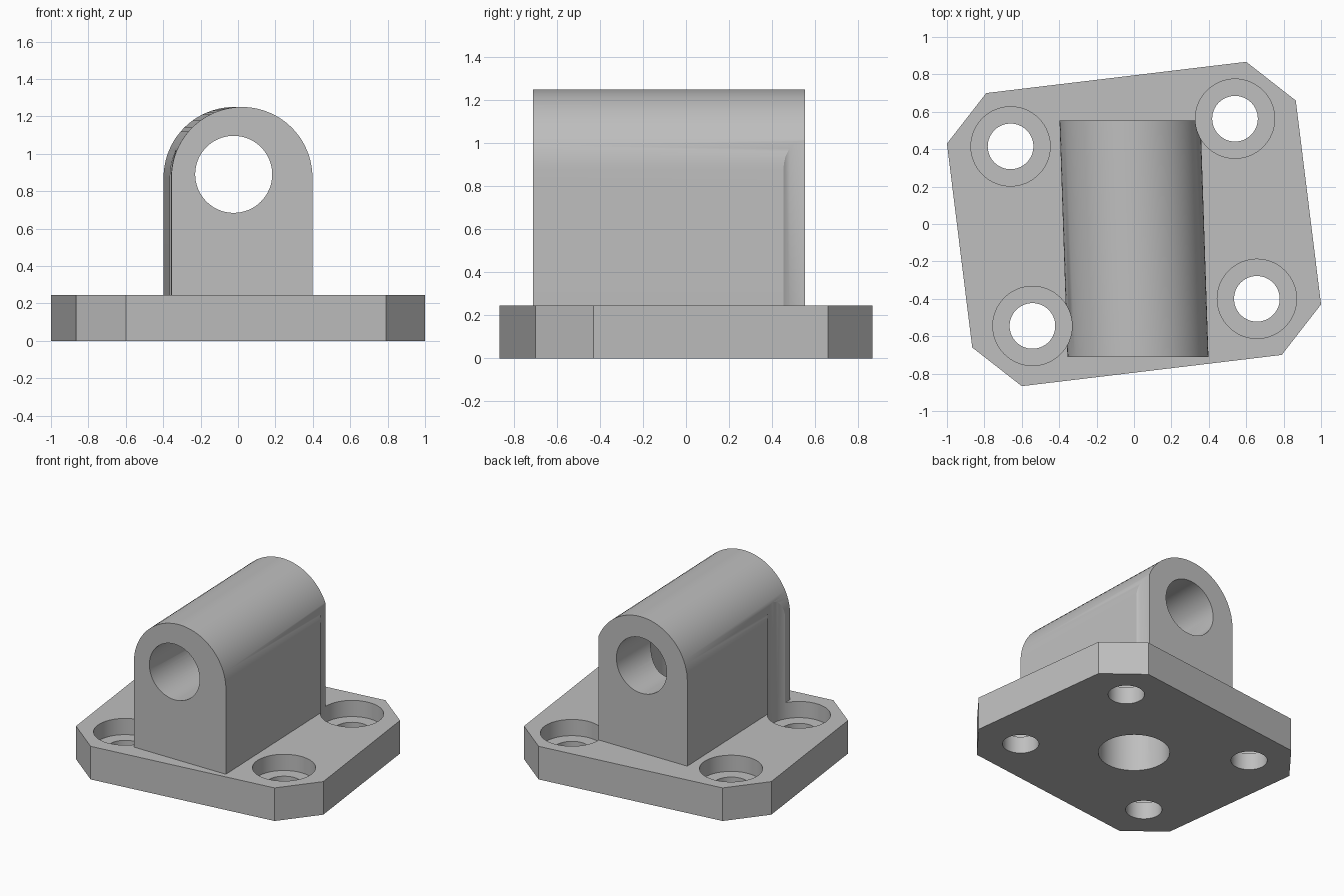
import bpy, bmesh, math
from mathutils import Matrix, Vector

if "Cube" in bpy.data.objects:
    bpy.data.objects.remove(bpy.data.objects["Cube"], do_unlink=True)

PLATE_TOP = 0.245
SEAT_Z = 0.125
BORE_Z = 0.89


def finish(name, bm):
    bmesh.ops.recalc_face_normals(bm, faces=bm.faces)
    mesh = bpy.data.meshes.new(name)
    bm.to_mesh(mesh)
    bm.free()
    obj = bpy.data.objects.new(name, mesh)
    bpy.context.collection.objects.link(obj)
    return obj


def loft(name, start, end):
    """Closed solid between two matching outlines."""
    bm = bmesh.new()
    a = [bm.verts.new(p) for p in start]
    b = [bm.verts.new(p) for p in end]
    bm.faces.new(a)
    bm.faces.new(b)
    for i in range(len(a)):
        j = (i + 1) % len(a)
        bm.faces.new((a[i], a[j], b[j], b[i]))
    return finish(name, bm)


def cylinder(name, x, y, r, z0, z1):
    ring = [(x + r * math.cos(t), y + r * math.sin(t))
            for t in (math.tau * i / 64 for i in range(64))]
    return loft(name, [(u, v, z0) for u, v in ring], [(u, v, z1) for u, v in ring])


def combine(target, tool, operation):
    """Apply a boolean and discard the tool."""
    tool.hide_render = True
    mod = target.modifiers.new(operation.title(), 'BOOLEAN')
    mod.operation, mod.object, mod.solver = operation, tool, 'EXACT'
    bpy.context.view_layer.objects.active = target
    bpy.ops.object.modifier_apply(modifier=mod.name)
    bpy.data.objects.remove(tool, do_unlink=True)


# Skewed base plate with clipped corners, symmetric under a half turn
half = [(-1, 0.43), (-0.79, 0.70), (0.6, 0.867), (0.865, 0.66)]
outline = half + [(-x, -y) for x, y in half]
bracket = loft("mounting_bracket",
               [(x, y, 0) for x, y in outline],
               [(x, y, PLATE_TOP) for x, y in outline])


# Round-topped lug, slightly skewed from front to back
def lug_profile(cx, y, r=0.377):
    arch = [(cx + r * math.cos(t), y, 1.25 - r + r * math.sin(t))
            for t in (math.pi * i / 40 for i in range(41))]
    return [(cx - r, y, 0.1), (cx + r, y, 0.1)] + arch


lug = loft("lug", lug_profile(0.021, -0.71), lug_profile(-0.021, 0.553))
combine(bracket, lug, 'UNION')

# Straight pin bore through the lug
bore = cylinder("bore_cutter", 0, 0, 0.206, -1, 1)
bore.data.transform(Matrix.Translation(Vector((-0.023, 0, BORE_Z)))
                    @ Matrix.Rotation(math.pi / 2, 4, 'X'))
combine(bracket, bore, 'DIFFERENCE')

# Large hole from below, opening into the bore
combine(bracket, cylinder("centre_cutter", 0, 0, 0.24, -0.1, BORE_Z), 'DIFFERENCE')

# Counterbored bolt holes; the wide part also clips the sides of the lug
for x, y in [(-0.66, 0.415), (0.54, 0.563), (0.657, -0.4), (-0.543, -0.545)]:
    combine(bracket, cylinder("seat_cutter", x, y, 0.212, SEAT_Z, 1.5), 'DIFFERENCE')
    combine(bracket, cylinder("bolt_cutter", x, y, 0.122, -0.1, SEAT_Z + 0.05), 'DIFFERENCE')

# Plain grey metal
grey = bpy.data.materials.new("grey_metal")
grey.use_nodes = True
color = (0.52, 0.52, 0.52, 1)
grey.diffuse_color = color
grey.node_tree.nodes["Principled BSDF"].inputs["Base Color"].default_value = color
bracket.data.materials.clear()
bracket.data.materials.append(grey)

# Smooth the round surfaces, keep edges crisp
bpy.ops.object.select_all(action='DESELECT')
bracket.select_set(True)
bpy.context.view_layer.objects.active = bracket
bpy.ops.object.shade_smooth_by_angle(angle=math.radians(25))
